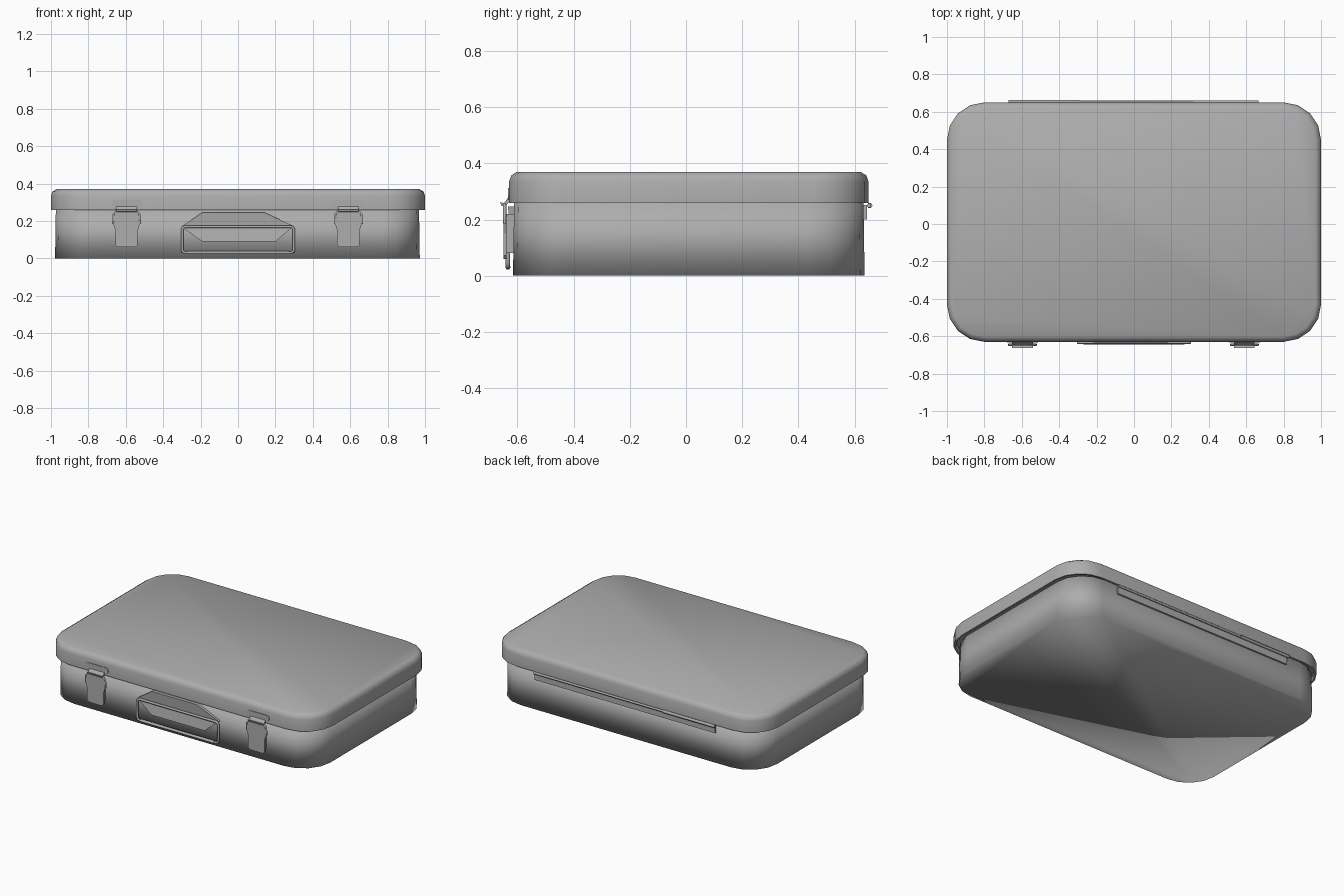
import bpy, bmesh, math
from mathutils import Vector

if "Cube" in bpy.data.objects:
    bpy.data.objects.remove(bpy.data.objects["Cube"])

grey = bpy.data.materials.new("grey_metal")
grey.diffuse_color = (0.42, 0.42, 0.42, 1)
grey.use_nodes = True
grey.node_tree.nodes["Principled BSDF"].inputs["Base Color"].default_value = grey.diffuse_color


def make_object(name, bm, smooth=None):
    """smooth: None = flat, 180 = fully smooth, else edge angle in degrees."""
    bmesh.ops.recalc_face_normals(bm, faces=bm.faces)
    me = bpy.data.meshes.new(name)
    bm.to_mesh(me)
    bm.free()
    me.materials.append(grey)
    ob = bpy.data.objects.new(name, me)
    bpy.context.collection.objects.link(ob)
    if smooth == 180:
        me.shade_smooth()
    elif smooth:
        bpy.context.view_layer.objects.active = ob
        ob.select_set(True)
        bpy.ops.object.shade_smooth_by_angle(angle=math.radians(smooth))
        ob.select_set(False)
    return ob


def rounded_rect(x0, x1, y0, y1, r, seg=4):
    pts = []
    for cx, cy, a0 in ((x1 - r, y1 - r, 0), (x0 + r, y1 - r, 90),
                       (x0 + r, y0 + r, 180), (x1 - r, y0 + r, 270)):
        for i in range(seg + 1):
            a = math.radians(a0 + 90 * i / seg)
            pts.append((cx + r * math.cos(a), cy + r * math.sin(a)))
    return pts


def loft(name, rings, smooth):
    """Skin equal-length closed rings of 3D points and cap both ends."""
    bm = bmesh.new()
    vr = [[bm.verts.new(p) for p in ring] for ring in rings]
    n = len(vr[0])
    for a, b in zip(vr, vr[1:]):
        for i in range(n):
            bm.faces.new((a[i], a[(i + 1) % n], b[(i + 1) % n], b[i]))
    bm.faces.new(vr[0][::-1])
    bm.faces.new(vr[-1])
    return make_object(name, bm, smooth)


def shell(name, box, r, levels, smooth):
    x0, x1, y0, y1 = box
    rings = []
    for z, d in levels:
        rings.append([(x, y, z) for x, y in
                      rounded_rect(x0 + d, x1 - d, y0 + d, y1 - d, r - d)])
    return loft(name, rings, smooth)


def front_plate(name, outline, y0, y1, smooth=None):
    """Plate from an (x, z) outline between two depths."""
    return loft(name, [[(x, y, z) for x, z in outline] for y in (y0, y1)], smooth)


def wire(name, pts, r, closed=False, sides=6):
    cu = bpy.data.curves.new(name, 'CURVE')
    cu.dimensions = '3D'
    cu.bevel_depth = r
    cu.bevel_resolution = 1
    cu.use_fill_caps = True
    sp = cu.splines.new('POLY')
    sp.points.add(len(pts) - 1)
    for p, co in zip(sp.points, pts):
        p.co = (*co, 1)
    sp.use_cyclic_u = closed
    cu.materials.append(grey)
    ob = bpy.data.objects.new(name, cu)
    bpy.context.collection.objects.link(ob)
    return ob


# Case body, with softened shading down to the base
shell("case_body", (-0.978, 0.972, -0.616, 0.636), 0.20,
      ((0, 0), (0.262, 0.004)), 180)

# Lid, overhanging the body, with a bevelled top edge
shell("lid", (-1.0, 1.0, -0.63, 0.65), 0.20,
      ((0.28, 0.018), (0.258, 0.012), (0.258, 0), (0.335, 0), (0.357, 0.008),
       (0.37, 0.028)), 50)

# Latches: oval hook plate on the lid, hook bar and shaped lever
for side, cx in (("left", -0.596), ("right", 0.59)):
    oval = [(cx + x, z) for x, z in rounded_rect(-0.083, 0.083, 0.272, 0.312, 0.019)]
    front_plate(side + "_hook_plate", oval, -0.628, -0.634)
    # curled lip at the lower edge of the hook plate
    lip = ((-0.632, 0.28), (-0.648, 0.258), (-0.662, 0.262), (-0.658, 0.250),
           (-0.645, 0.246), (-0.630, 0.262))
    loft(side + "_hook_lip", [[(cx + s * 0.055, y, z) for y, z in lip]
                              for s in (-1, 1)], None)
    half = ((0.055, 0.252), (0.064, 0.235), (0.075, 0.195), (0.060, 0.150),
            (0.060, 0.072), (0.048, 0.060))
    lever = [(cx + x, z) for x, z in half] + [(cx - x, z) for x, z in half[::-1]]
    front_plate(side + "_latch_lever", lever, -0.640, -0.650)
    # base block joining the lever to the body
    front_plate(side + "_latch_base",
                [(cx + x, z) for x, z in ((-0.05, 0.08), (0.05, 0.08),
                                          (0.05, 0.22), (-0.05, 0.22))],
                -0.612, -0.641)
    # wire bail framing the lever
    wire(side + "_latch_bail",
         [(cx + x, -0.646, z) for x, z in ((-0.072, 0.185), (-0.07, 0.235),
          (-0.055, 0.254), (0.055, 0.254), (0.07, 0.235), (0.072, 0.185))], 0.006)

# Handle mounting plate: two angled panels meeting in a shallow crease
panels = (
    ("handle_plate_upper", ((-0.19, 0.246), (0.14, 0.246), (0.30, 0.172), (-0.30, 0.172)),
     (-0.634, -0.634, -0.627, -0.627)),
    ("handle_plate_lower", ((-0.30, 0.166), (0.29, 0.166), (0.20, 0.09), (-0.19, 0.09)),
     (-0.627, -0.627, -0.638, -0.638)),
)
for name, outline, depth in panels:
    loft(name, [[(x, -0.613, z) for x, z in outline],
                [(x, y, z) for (x, z), y in zip(outline, depth)]], None)

# Swinging handle: wire loop with a thicker grip at the bottom
loop = [(x, -0.634, z) for x, z in rounded_rect(-0.299, 0.299, 0.030, 0.170, 0.018, 2)]
wire("handle_loop", loop, 0.008, True)
wire("handle_grip", [(-0.27, -0.634, 0.031), (0.27, -0.634, 0.031)], 0.010)

# Hinge: leaf and barrel, slightly thicker on one stretch
front_plate("hinge_leaf", ((-0.665, 0.2), (0.665, 0.2), (0.665, 0.252), (-0.665, 0.252)),
            0.632, 0.644)
wire("hinge_barrel", [(-0.665, 0.652, 0.25), (0.665, 0.652, 0.25)], 0.008)
wire("hinge_knuckle", [(-0.67, 0.654, 0.25), (-0.29, 0.654, 0.25)], 0.010)
